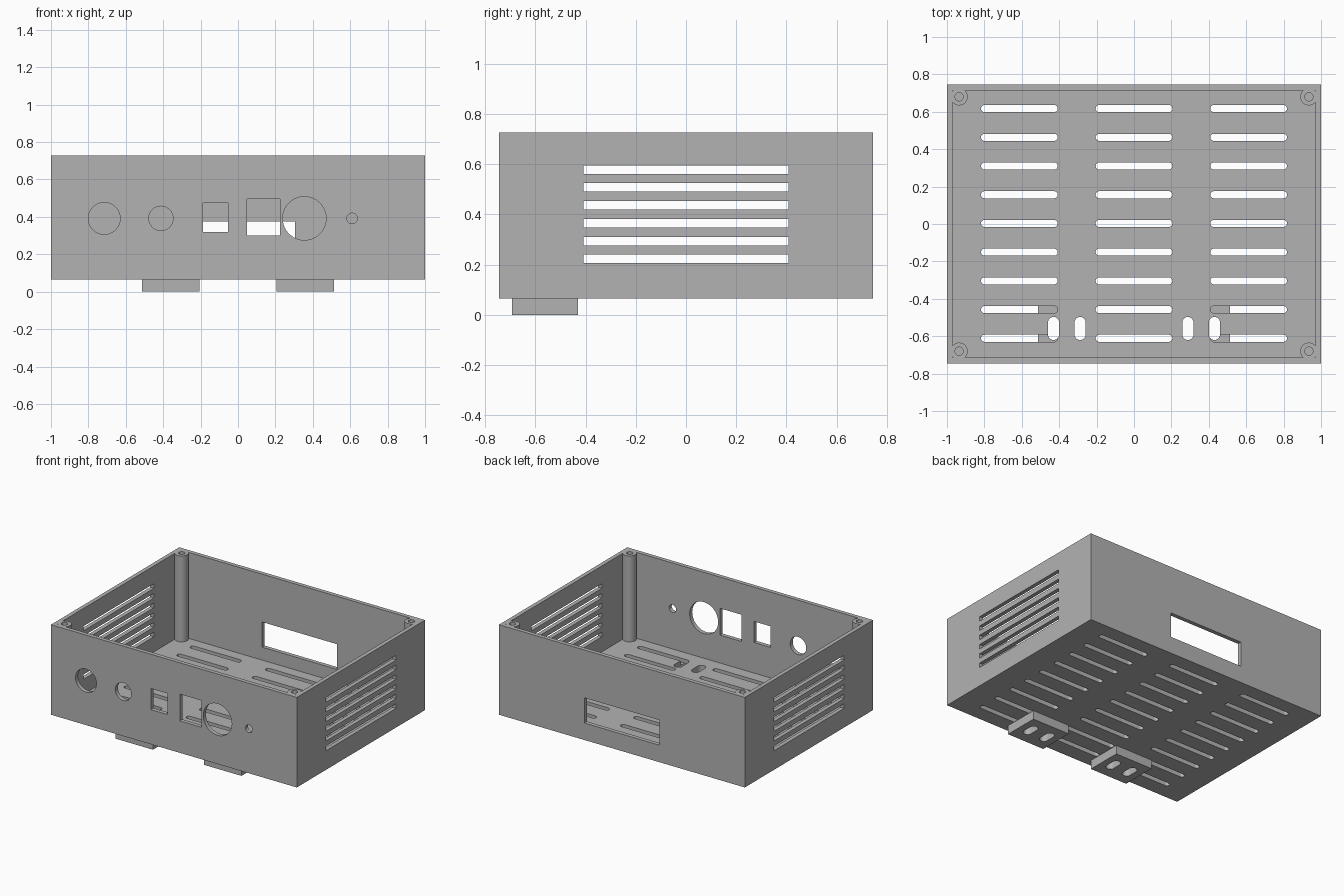
import bpy, bmesh, math
from mathutils import Matrix, Vector

old = bpy.data.objects.get("Cube")
if old:
    bpy.data.objects.remove(old, do_unlink=True)

grey = bpy.data.materials.new("case grey")
grey.use_nodes = True
colour = (0.45, 0.45, 0.45, 1)
grey.diffuse_color = colour
grey.node_tree.nodes["Principled BSDF"].inputs["Base Color"].default_value = colour

HX, HY, BASE, TOP, WALL = 1.0, 0.745, 0.065, 0.727, 0.03
FLOOR = BASE + WALL


def box(bm, x0, x1, y0, y1, z0, z1):
    size = Matrix.Diagonal((x1 - x0, y1 - y0, z1 - z0, 1))
    centre = Vector((x0 + x1, y0 + y1, z0 + z1)) / 2
    bmesh.ops.create_cube(bm, size=1, matrix=Matrix.Translation(centre) @ size)


def cylinder(bm, centre, radius, depth, segments=48, along_y=False):
    turn = Matrix.Rotation(math.pi / 2 if along_y else 0, 4, "X")
    bmesh.ops.create_cone(bm, cap_ends=True, segments=segments, radius1=radius, radius2=radius,
                          depth=depth, matrix=Matrix.Translation(centre) @ turn)


def slot(bm, x0, x1, y0, y1, z0, z1):
    """Vertical prism with a rounded-end outline, long in x or in y."""
    w, d = x1 - x0, y1 - y0
    r = min(w, d) / 2
    start = -math.pi / 2 if w > d else 0
    verts = []
    for end in (1, -1):
        cx = (x0 + x1) / 2 + end * max(w / 2 - r, 0)
        cy = (y0 + y1) / 2 + end * max(d / 2 - r, 0)
        for i in range(13):
            a = start + math.pi * i / 12 + (0 if end == 1 else math.pi)
            verts.append(bm.verts.new((cx + r * math.cos(a), cy + r * math.sin(a), z0)))
    face = bm.faces.new(verts)
    new = bmesh.ops.extrude_face_region(bm, geom=[face])["geom"]
    bmesh.ops.translate(bm, vec=(0, 0, z1 - z0),
                        verts=[g for g in new if isinstance(g, bmesh.types.BMVert)])


def finish(name, bm):
    bmesh.ops.recalc_face_normals(bm, faces=bm.faces)
    mesh = bpy.data.meshes.new(name)
    bm.to_mesh(mesh)
    bm.free()
    mesh.materials.append(grey)
    ob = bpy.data.objects.new(name, mesh)
    bpy.context.scene.collection.objects.link(ob)
    return ob


def combine(ob, tool, operation):
    """Apply a boolean and remove the tool."""
    mod = ob.modifiers.new("cut", "BOOLEAN")
    mod.operation, mod.solver, mod.object = operation, "EXACT", tool
    graph = bpy.context.evaluated_depsgraph_get()
    mesh = bpy.data.meshes.new_from_object(ob.evaluated_get(graph))
    ob.modifiers.clear()
    ob.data = mesh
    bpy.data.objects.remove(tool, do_unlink=True)


def mount_slots():
    bm = bmesh.new()
    for x in (-0.43, -0.288, 0.288, 0.43):
        slot(bm, x - 0.03, x + 0.03, -0.62, -0.497, -0.1, 0.2)
    return finish("mount_cutter", bm)


# Open-topped shell
bm = bmesh.new()
box(bm, -HX, HX, -HY, HY, BASE, TOP)
case = finish("case", bm)
bm = bmesh.new()
box(bm, -HX + WALL, HX - WALL, -HY + WALL, HY - WALL, FLOOR, TOP + 0.2)
combine(case, finish("cavity_cutter", bm), "DIFFERENCE")

# Corner screw posts, flush with the rim, with blind holes
corners = [(sx * 0.935, sy * 0.68) for sx in (-1, 1) for sy in (-1, 1)]
bm = bmesh.new()
for x, y in corners:
    z0 = BASE + WALL / 2
    cylinder(bm, (x, y, (z0 + TOP) / 2), 0.046, TOP - z0)
combine(case, finish("post_tool", bm), "UNION")

bm = bmesh.new()
for x, y in corners:
    cylinder(bm, (x, y, TOP), 0.022, 0.5, 32)

# Floor vents: three columns of nine
for x in (-0.613, 0, 0.613):
    for row in range(9):
        y = 0.003 + (row - 4) * 0.1535
        slot(bm, x - 0.205, x + 0.205, y - 0.019, y + 0.019, 0, 0.2)

# Side vents, through each side wall
for s in (-1, 1):
    for row in range(6):
        z = 0.223 + row * 0.0712
        box(bm, s * HX - 0.1, s * HX + 0.1, -0.408, 0.408, z - 0.017, z + 0.017)

# Front connector openings
for x, r in ((-0.715, 0.085), (-0.412, 0.065), (0.355, 0.116), (0.61, 0.028)):
    cylinder(bm, (x, -HY, 0.392), r, 0.08, 64, True)
for x0, x1, z0, z1 in ((-0.188, -0.053, 0.32, 0.475), (0.048, 0.225, 0.3, 0.497)):
    box(bm, x0, x1, -HY - 0.05, -HY + 0.05, z0, z1)

# Rear window
box(bm, -0.305, 0.305, HY - 0.05, HY + 0.05, 0.19, 0.375)
combine(case, finish("opening_cutter", bm), "DIFFERENCE")
combine(case, mount_slots(), "DIFFERENCE")

# Mounting feet under the front edge
bm = bmesh.new()
for x in (-0.36, 0.36):
    box(bm, x - 0.153, x + 0.153, -0.693, -0.43, 0, BASE)
feet = finish("mounting_feet", bm)
combine(feet, mount_slots(), "DIFFERENCE")

# Smooth round walls, keep corners sharp
bpy.ops.object.select_all(action="DESELECT")
for ob in (case, feet):
    ob.select_set(True)
    bpy.context.view_layer.objects.active = ob
bpy.ops.object.shade_smooth_by_angle(angle=math.radians(30))
